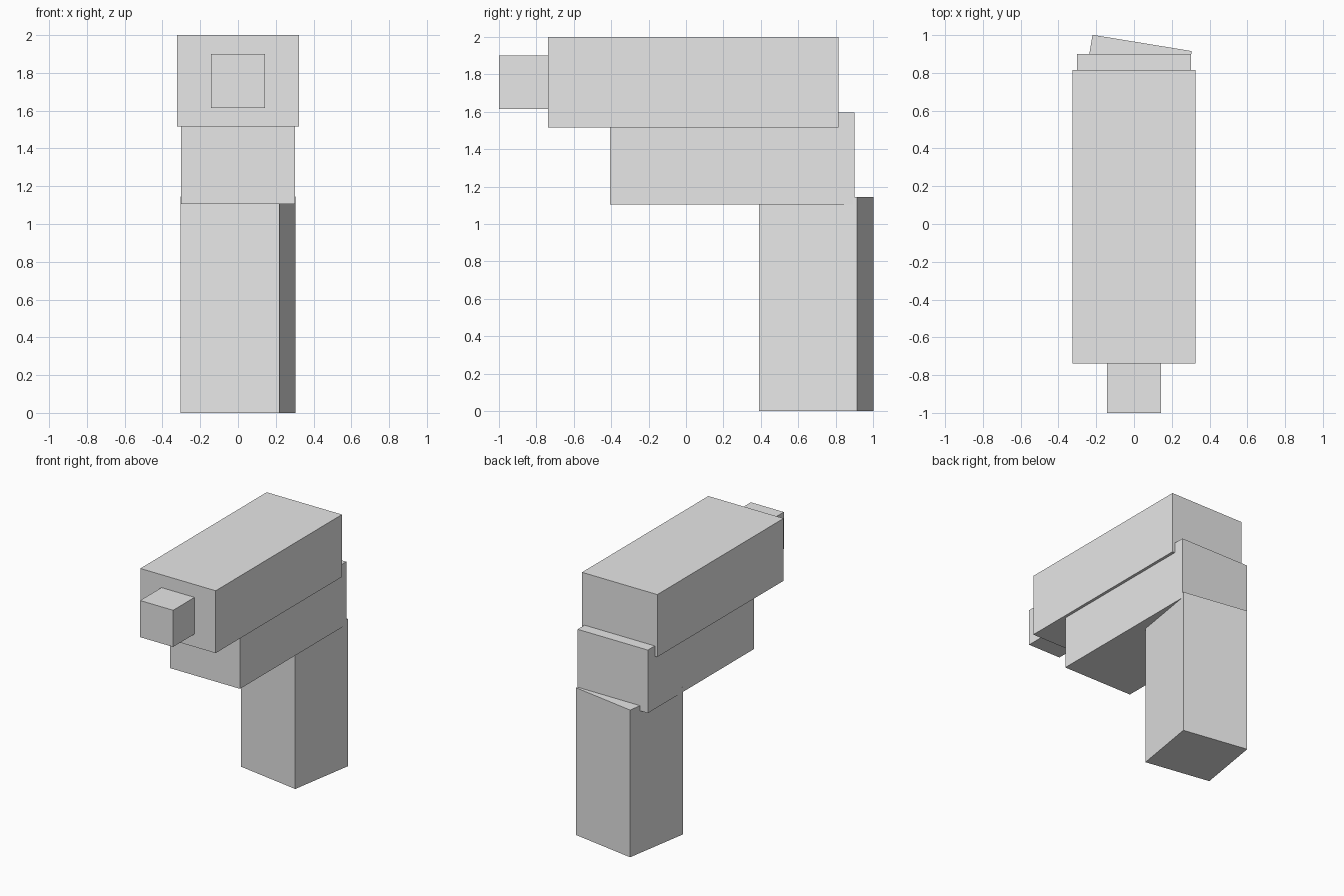
import bpy
import bmesh
import math
from mathutils import Matrix

cube = bpy.data.objects.get("Cube")
if cube:
    bpy.data.objects.remove(cube, do_unlink=True)

# One plain grey for every part
grey = bpy.data.materials.new("light_grey")
grey.use_nodes = True
grey.diffuse_color = (0.8, 0.8, 0.8, 1)
grey.node_tree.nodes["Principled BSDF"].inputs["Base Color"].default_value = (0.8, 0.8, 0.8, 1)


def box(name, width, y_range, z_range, turn=0.0):
    """Box centred on x = 0, optionally turned about its own vertical axis."""
    (y0, y1), (z0, z1) = y_range, z_range
    bm = bmesh.new()
    bmesh.ops.create_cube(bm, size=1, matrix=Matrix.Diagonal((width, y1 - y0, z1 - z0, 1)))
    mesh = bpy.data.meshes.new(name)
    bm.to_mesh(mesh)
    bm.free()
    mesh.materials.append(grey)
    obj = bpy.data.objects.new(name, mesh)
    obj.location = (0, (y0 + y1) / 2, (z0 + z1) / 2)
    obj.rotation_euler.z = math.radians(turn)
    bpy.context.collection.objects.link(obj)
    return obj


# Upper body and the short barrel at its front
box("upper_body", 0.648, (-0.737, 0.815), (1.515, 2.0))
box("barrel", 0.284, (-1.0, -0.73), (1.615, 1.90))

# Lower body, set back under the upper body
box("lower_body", 0.604, (-0.406, 0.90), (1.105, 1.595))

# Square grip, slightly twisted
side = 0.532
box("grip", side, (0.695 - side / 2, 0.695 + side / 2), (0.0, 1.145), turn=-9.3)
